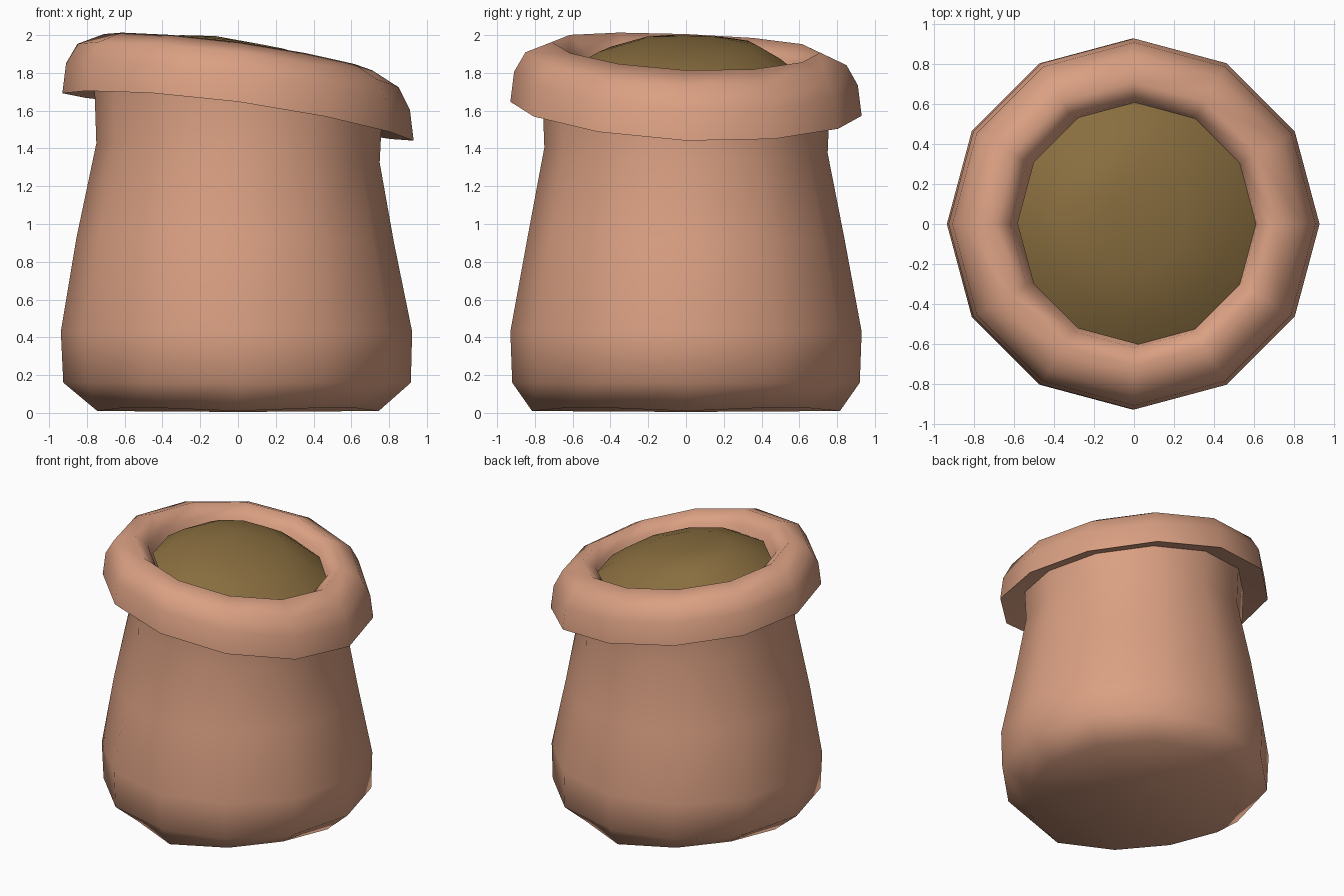
import bpy, bmesh
from math import sin, cos, pi, radians

default = bpy.data.objects.get("Cube")
if default:
    bpy.data.objects.remove(default, do_unlink=True)

SIDES = 12


def make_material(name, rgb):
    mat = bpy.data.materials.new(name)
    mat.use_nodes = True
    color = (*rgb, 1.0)
    mat.diffuse_color = color
    mat.node_tree.nodes["Principled BSDF"].inputs["Base Color"].default_value = color
    return mat


def sag(x, y):
    """Height offset of the slumped opening, lowest towards +x."""
    return -0.135 * x - 0.04 * y - 0.05 * x * x


def lathe(name, rings, mat, cap_start=None, cap_end=None):
    """Skin a list of rings; each ring is a function angle -> (x, y, z)."""
    bm = bmesh.new()
    loops = [[bm.verts.new(ring(2 * pi * i / SIDES)) for i in range(SIDES)]
             for ring in rings]
    for low, high in zip(loops, loops[1:]):
        for i in range(SIDES):
            j = (i + 1) % SIDES
            bm.faces.new((low[i], low[j], high[j], high[i]))
    for loop, tip in ((loops[0], cap_start), (loops[-1], cap_end)):
        if tip:
            center = bm.verts.new(tip)
            for i in range(SIDES):
                bm.faces.new((loop[i], loop[(i + 1) % SIDES], center))
    bmesh.ops.recalc_face_normals(bm, faces=bm.faces)
    mesh = bpy.data.meshes.new(name)
    bm.to_mesh(mesh)
    bm.free()
    mesh.materials.append(mat)
    obj = bpy.data.objects.new(name, mesh)
    bpy.context.collection.objects.link(obj)
    bpy.ops.object.select_all(action="DESELECT")
    obj.select_set(True)
    bpy.context.view_layer.objects.active = obj
    bpy.ops.object.shade_smooth_by_angle(angle=radians(70))
    return obj


def ring(radius, height, slump=0.0, cx=0.0, cy=0.0):
    def point(a):
        x, y = cx + radius * cos(a), cy + radius * sin(a)
        return x, y, height + slump * sag(x, y)
    return point


def base_ring(a):
    """Uneven bottom edge, pulled in slightly on the diagonals."""
    r = 0.755 - 0.035 * cos(2 * a) + 0.025 * cos(4 * a)
    return r * cos(a), r * sin(a), 0.02 - 0.01 * cos(4 * a)


cloth = make_material("terracotta cloth", (0.70, 0.35, 0.225))
grain = make_material("brown grain", (0.25, 0.155, 0.05))

# Sack: bulging body, neck, rolled cuff with a hanging lip, and inner wall
sack_rings = [base_ring] + [ring(*p) for p in (
    (0.92, 0.16, 0, -0.005),
    (0.93, 0.43, 0, -0.008),
    (0.84, 0.92, 0.1, -0.015),
    (0.75, 1.39, 0.5),
    (0.76, 1.65, 1),
    (0.93, 1.61, 1),
    (0.91, 1.77, 1),
    (0.85, 1.875, 1),
    (0.71, 1.935, 1),
    (0.62, 1.86, 1),
    (0.58, 1.68, 1),
)]
lathe("sack", sack_rings, cloth, cap_start=(0, 0, 0.005))

# Heaped filling: lopsided mound
mound_rings = [ring(*p) for p in (
    (0.61, 1.81, 1, 0.025, 0.005),
    (0.48, 1.895, 1, 0.01, 0.02),
    (0.31, 1.96, 1, -0.03, 0.06),
)]
lathe("filling", mound_rings, grain, cap_end=(-0.12, 0.12, 1.995))
